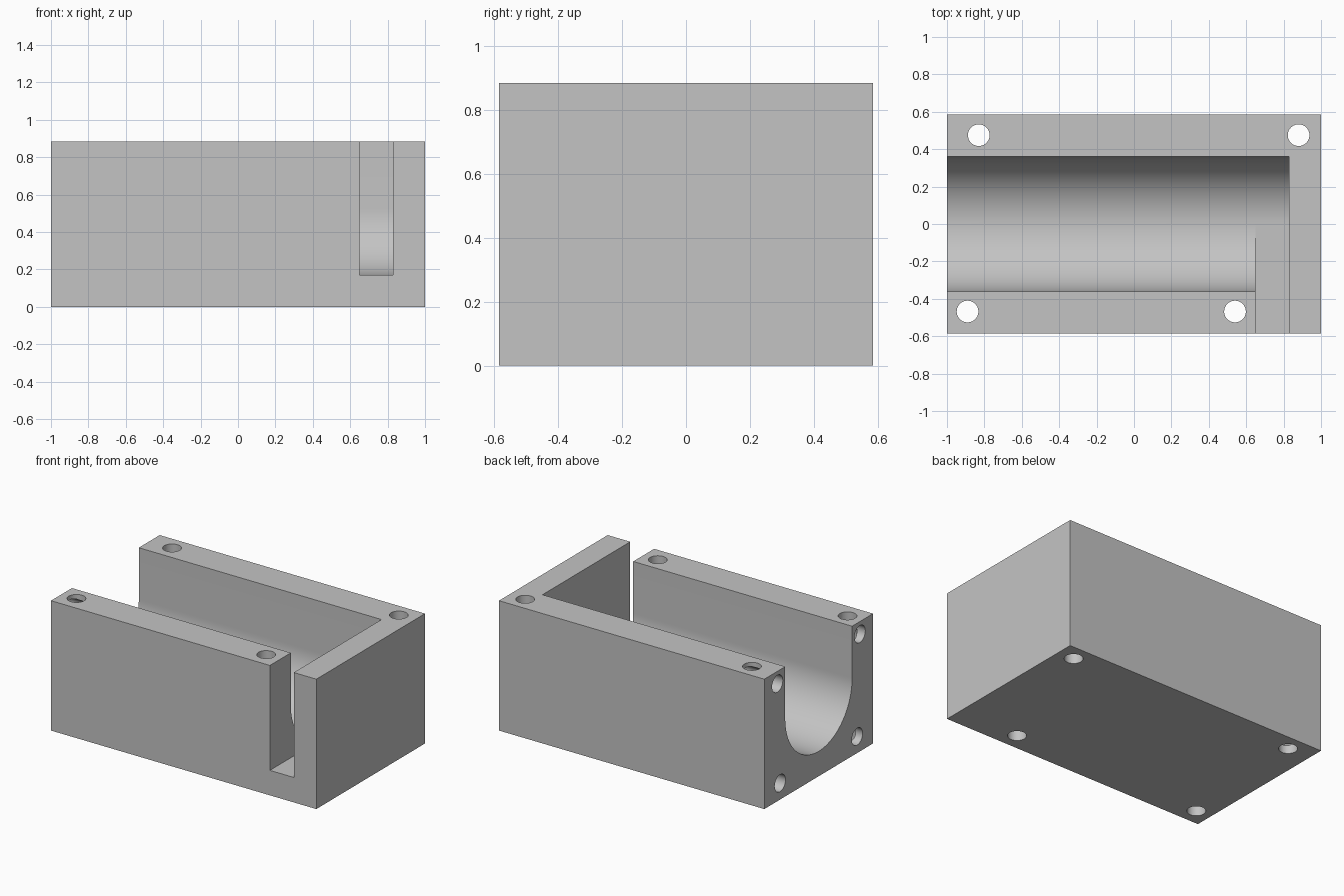
import bpy, bmesh, math
from mathutils import Matrix

default = bpy.data.objects.get("Cube")
if default:
    bpy.data.objects.remove(default, do_unlink=True)

LENGTH, WIDTH, HEIGHT = 2.0, 1.17, 0.885
RADIUS, AXIS_Z = 0.36, 0.53       # rounded channel floor
SLOT_X, END_X = 0.65, 0.83        # side slot and channel end
HOLE_R, BORE_DEPTH = 0.058, 0.35

grey = bpy.data.materials.new("plain grey")
grey.use_nodes = True
grey.diffuse_color = (0.55, 0.55, 0.55, 1)
grey.node_tree.nodes["Principled BSDF"].inputs["Base Color"].default_value = grey.diffuse_color


def finish(name, bm):
    bmesh.ops.recalc_face_normals(bm, faces=bm.faces)
    mesh = bpy.data.meshes.new(name)
    bm.to_mesh(mesh)
    bm.free()
    mesh.materials.append(grey)
    obj = bpy.data.objects.new(name, mesh)
    bpy.context.collection.objects.link(obj)
    return obj


def box(name, x0, x1, y0, y1, z0, z1):
    bm = bmesh.new()
    bmesh.ops.create_cube(bm, size=1)
    bmesh.ops.scale(bm, vec=(x1 - x0, y1 - y0, z1 - z0), verts=bm.verts)
    bmesh.ops.translate(bm, vec=((x0 + x1) / 2, (y0 + y1) / 2, (z0 + z1) / 2), verts=bm.verts)
    return finish(name, bm)


def extrude_x(name, profile, x0, x1):
    bm = bmesh.new()
    face = bm.faces.new([bm.verts.new((x0, y, z)) for y, z in profile])
    moved = bmesh.ops.extrude_face_region(bm, geom=[face])["geom"]
    verts = [v for v in moved if isinstance(v, bmesh.types.BMVert)]
    bmesh.ops.translate(bm, vec=(x1 - x0, 0, 0), verts=verts)
    return finish(name, bm)


def cylinder(name, centre, depth, along_x=False):
    bm = bmesh.new()
    turn = Matrix.Rotation(math.pi / 2, 4, "Y") if along_x else Matrix()
    bmesh.ops.create_cone(bm, cap_ends=True, segments=40, radius1=HOLE_R, radius2=HOLE_R,
                          depth=depth, matrix=Matrix.Translation(centre) @ turn)
    return finish(name, bm)


# Solid block
block = box("channel_block", -LENGTH / 2, LENGTH / 2, -WIDTH / 2, WIDTH / 2, 0, HEIGHT)

# Round-bottomed channel, open at the top and the right end
arc = [math.pi * (1 + i / 64) for i in range(65)]
profile = [(RADIUS * math.cos(a), AXIS_Z + RADIUS * math.sin(a)) for a in arc]
profile += [(RADIUS, HEIGHT + 0.2), (-RADIUS, HEIGHT + 0.2)]
cutters = [extrude_x("channel_cutter", profile, -LENGTH / 2 - 0.1, END_X)]

# Flat-floored slot through the front wall
cutters.append(box("slot_cutter", SLOT_X, END_X, -WIDTH / 2 - 0.1, 0,
                   AXIS_Z - RADIUS, HEIGHT + 0.1))

# Vertical through holes
for x, y in [(-0.83, 0.475), (0.88, 0.475), (-0.89, -0.468), (0.54, -0.468)]:
    cutters.append(cylinder("vertical_hole_cutter", (x, y, HEIGHT / 2), HEIGHT + 0.2))

# Blind bores in the open end
for y, z in [(0.444, 0.8), (-0.444, 0.8), (0.415, 0.112), (-0.415, 0.112)]:
    cutters.append(cylinder("end_bore_cutter", (-LENGTH / 2, y, z), BORE_DEPTH * 2, True))

for cutter in cutters:
    cutter.hide_render = True
    cutter.hide_viewport = True
    cut = block.modifiers.new(cutter.name, "BOOLEAN")
    cut.operation = "DIFFERENCE"
    cut.solver = "EXACT"
    cut.object = cutter

# Bake the cuts, then smooth the curved walls
bpy.context.view_layer.update()
baked = bpy.data.meshes.new_from_object(block.evaluated_get(bpy.context.evaluated_depsgraph_get()))
block.modifiers.clear()
block.data = baked
for cutter in cutters:
    bpy.data.objects.remove(cutter, do_unlink=True)
bpy.ops.object.select_all(action="DESELECT")
block.select_set(True)
bpy.context.view_layer.objects.active = block
bpy.ops.object.shade_smooth_by_angle(angle=math.radians(30))
